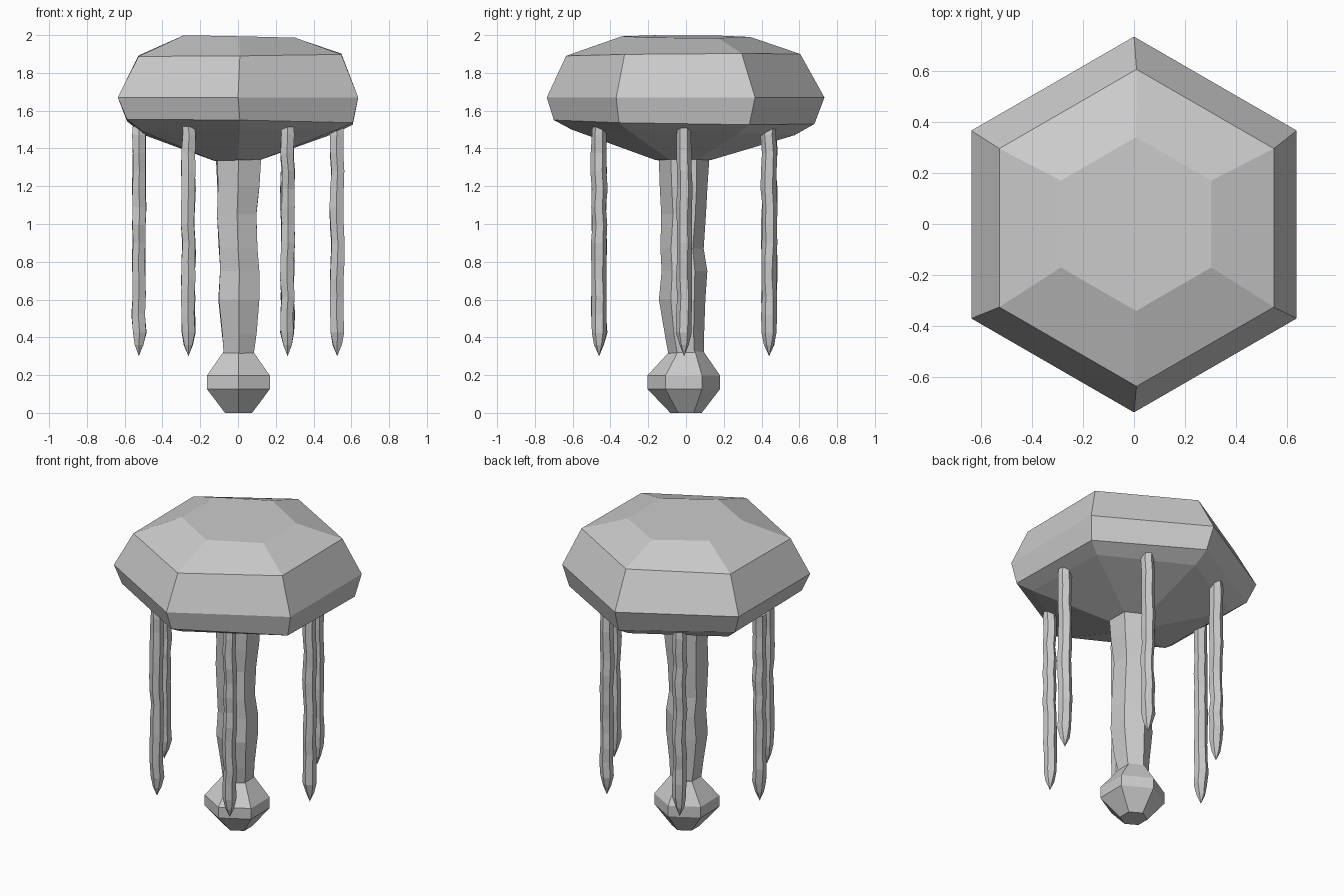
import bpy, bmesh, math, random

if "Cube" in bpy.data.objects:
    bpy.data.objects.remove(bpy.data.objects["Cube"])

random.seed(4)


def loft(name, rings, jitter=0.0, tip=None, origin=(0, 0), sides=6):
    """Skin stacked polygons: each ring is (z, radius, cx, cy, tilt_x, tilt_y)."""
    bm = bmesh.new()
    loops = []
    for ring in rings:
        z, r, cx, cy, tx, ty = (tuple(ring) + (0,) * 6)[:6]
        loop = []
        for i in range(sides):
            a = math.pi / 2 + 2 * math.pi * i / sides
            rr = r + random.uniform(-jitter, jitter)
            x, y = rr * math.cos(a), rr * math.sin(a)
            loop.append(bm.verts.new((origin[0] + cx + x, origin[1] + cy + y,
                                      z + tx * x + ty * y)))
        loops.append(loop)
    for a, b in zip(loops, loops[1:]):
        for i in range(sides):
            j = (i + 1) % sides
            bm.faces.new((a[i], a[j], b[j], b[i]))
    if tip is not None:
        point = bm.verts.new((origin[0], origin[1], tip))
        for i in range(sides):
            bm.faces.new((loops[0][(i + 1) % sides], loops[0][i], point))
    else:
        bm.faces.new(loops[0][::-1])
    bm.faces.new(loops[-1])
    bmesh.ops.recalc_face_normals(bm, faces=bm.faces)
    mesh = bpy.data.meshes.new(name)
    bm.to_mesh(mesh)
    bm.free()
    obj = bpy.data.objects.new(name, mesh)
    bpy.context.collection.objects.link(obj)
    return obj


# Faceted hexagonal cap
loft("cap", [
    (1.338, 0.145, 0.0, -0.015, 0.03, 0.0),
    (1.485, 0.59, 0.01, -0.015, 0.01, -0.025),
    (1.54, 0.69, 0.01, -0.01, -0.015, -0.015),
    (1.67, 0.735, 0.0, -0.002, 0.0, 0.0),
    (1.895, 0.62, 0.01, -0.015, 0.01, 0.008),
    (1.992, 0.34, 0.008, 0.0, -0.022, -0.005),
])

# Slightly crooked central stem
loft("stem", [
    (0.31, 0.090, 0.005, 0.0),
    (0.42, 0.105, 0.005, -0.01),
    (0.60, 0.125, 0.005, -0.018),
    (0.75, 0.120, 0.008, -0.012),
    (0.87, 0.115, 0.0, -0.02),
    (1.05, 0.120, -0.005, -0.01),
    (1.20, 0.127, 0.0, -0.01),
    (1.37, 0.135, 0.003, -0.012),
], jitter=0.005)

# Bulb at the foot
loft("foot_bulb", [
    (0.0, 0.083, 0.003, 0.0),
    (0.127, 0.193, 0.002, -0.012),
    (0.197, 0.193, 0.002, -0.012),
    (0.325, 0.09, 0.002, 0.003),
])

# Six hanging strands with pointed tips
for k in range(6):
    ang = math.radians(60 * k)
    pos = (0.525 * math.cos(ang), 0.525 * math.sin(ang) * 0.99 - 0.01)
    rings = [(0.36, 0.026)]
    for s in range(12):
        rings.append((0.425 + s * 0.095, 0.040, random.uniform(-.004, .004),
                      random.uniform(-.004, .004)))
    rings.append((1.515, 0.036))
    loft(f"strand_{k + 1}", rings, jitter=0.003, tip=0.30, origin=pos)
